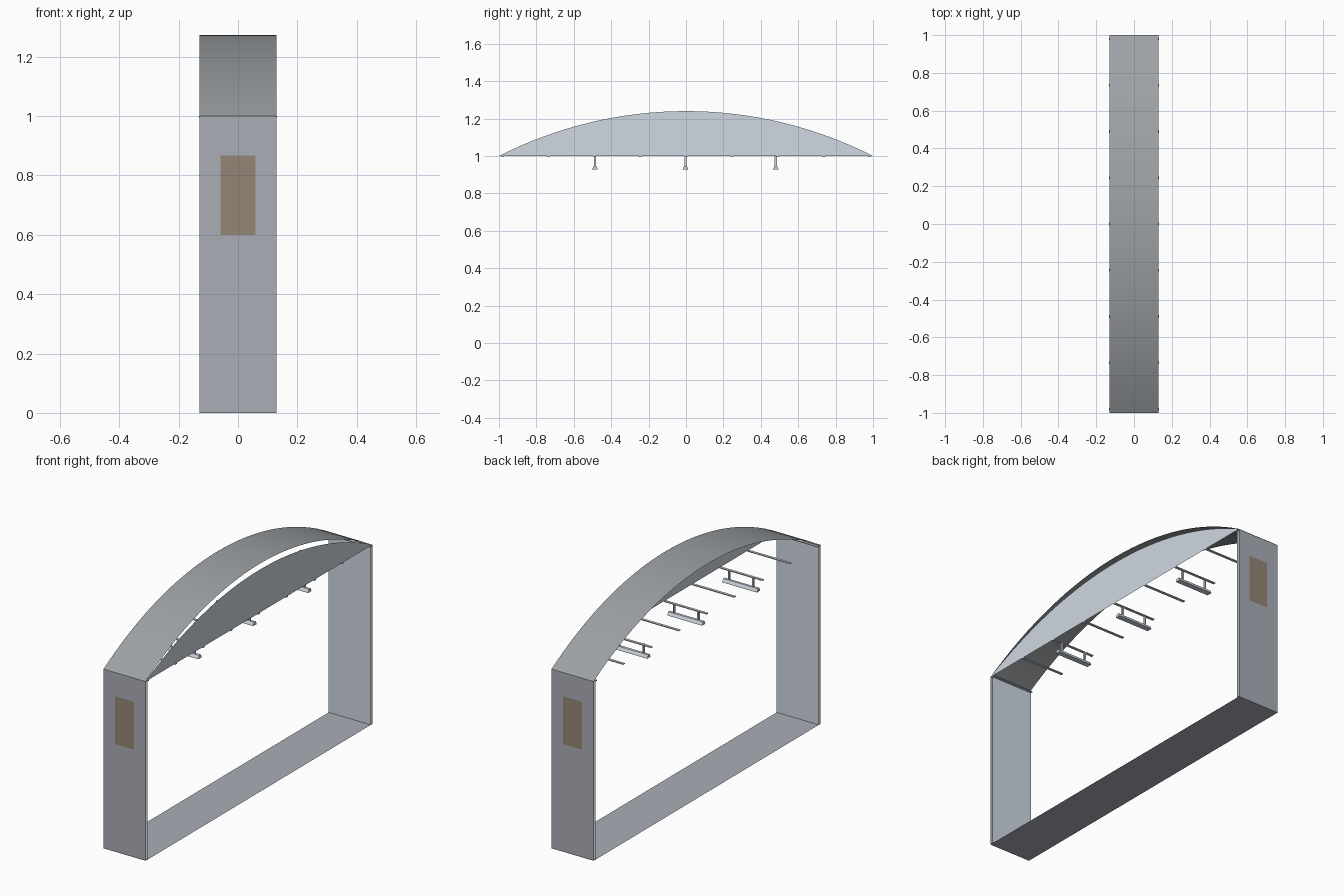
import bpy
import math

cube = bpy.data.objects.get("Cube")
if cube:
    bpy.data.objects.remove(cube, do_unlink=True)

HALF_WIDTH = 0.13
EAVE = 1.0


def material(name, r, g, b):
    m = bpy.data.materials.new(name)
    m.use_nodes = True
    m.diffuse_color = (r, g, b, 1)
    m.node_tree.nodes["Principled BSDF"].inputs["Base Color"].default_value = (r, g, b, 1)
    return m


wall_grey = material("wall grey", 0.40, 0.42, 0.47)
pale_grey = material("pale panel grey", 0.63, 0.69, 0.76)
roof_grey = material("roof grey", 0.34, 0.36, 0.38)
brown = material("window brown", 0.30, 0.24, 0.18)


def mesh_object(name, verts, faces, mat):
    mesh = bpy.data.meshes.new(name)
    mesh.from_pydata(verts, [], faces)
    mesh.materials.append(mat)
    obj = bpy.data.objects.new(name, mesh)
    bpy.context.scene.collection.objects.link(obj)
    return obj


def extrude_x(name, profile, half, mat, capped=True):
    """Sweep a (y, z) profile along x; clockwise from +x is avoided so faces point out."""
    n = len(profile)
    verts = [(x, y, z) for x in (-half, half) for y, z in profile]
    count = n if capped else n - 1
    faces = [(i, (i + 1) % n, n + (i + 1) % n, n + i) for i in range(count)]
    if capped:
        faces += [tuple(reversed(range(n))), tuple(range(n, 2 * n))]
    return mesh_object(name, verts, faces, mat)


def upright_sheet(name, y, half, low, high, facing, mat):
    verts = [(-half, y, low), (half, y, low), (half, y, high), (-half, y, high)]
    face = (0, 1, 2, 3) if facing < 0 else (3, 2, 1, 0)
    return mesh_object(name, verts, [face], mat)


def arc(rise, steps=32):
    """Circular arc over the full span, from +y to -y."""
    radius = (1 + rise * rise) / (2 * rise)
    spread = math.asin(1 / radius)
    points = []
    for i in range(steps + 1):
        a = spread * (1 - 2 * i / steps)
        points.append((radius * math.sin(a), EAVE + rise - radius * (1 - math.cos(a))))
    return points


# Floor sheet
mesh_object("floor", [(-HALF_WIDTH, -1, 0), (HALF_WIDTH, -1, 0),
                      (HALF_WIDTH, 1, 0), (-HALF_WIDTH, 1, 0)], [(0, 1, 2, 3)], wall_grey)

# End walls: outer skin, inner lining and window plate
for end, side in (("front", -1), ("back", 1)):
    upright_sheet(end + "_outer_wall", side * 0.998, HALF_WIDTH, 0, EAVE, side, wall_grey)
    upright_sheet(end + "_inner_wall", side * 0.985, HALF_WIDTH, 0, EAVE, -side, pale_grey)
    upright_sheet(end + "_window", side, 0.059, 0.6, 0.867, side, brown)

# Arched roof sheet
roof = extrude_x("roof", list(reversed(arc(0.273))), HALF_WIDTH, roof_grey, capped=False)
roof.data.flip_normals()
roof.data.shade_smooth()

# Flat gable panel on the left side, a little lower than the roof
gable_points = [(HALF_WIDTH, y, z) for y, z in arc(0.24)]
mesh_object("gable_panel", gable_points, [tuple(range(len(gable_points)))], pale_grey)


def box_profile(y, half, low, high):
    return [(y - half, low), (y + half, low), (y + half, high), (y - half, high)]


# Ceiling bars across the width
for i in range(-4, 5):
    extrude_x("ceiling_bar", box_profile(i * 0.245, 0.007, 0.995, 1.0),
              HALF_WIDTH + 0.002, pale_grey)

# Hanging lamps on pairs of thin rods
for y in (-0.487, -0.003, 0.48):
    extrude_x("lamp_body", [(y - 0.015, 0.928), (y + 0.015, 0.928), (y + 0.013, 0.934),
                            (y + 0.007, 0.946), (y - 0.007, 0.946), (y - 0.013, 0.934)],
              0.107, pale_grey)
    for x in (-0.075, 0.075):
        rod = extrude_x("lamp_rod", box_profile(y, 0.006, 0.945, 0.998), 0.004, pale_grey)
        rod.location.x = x
